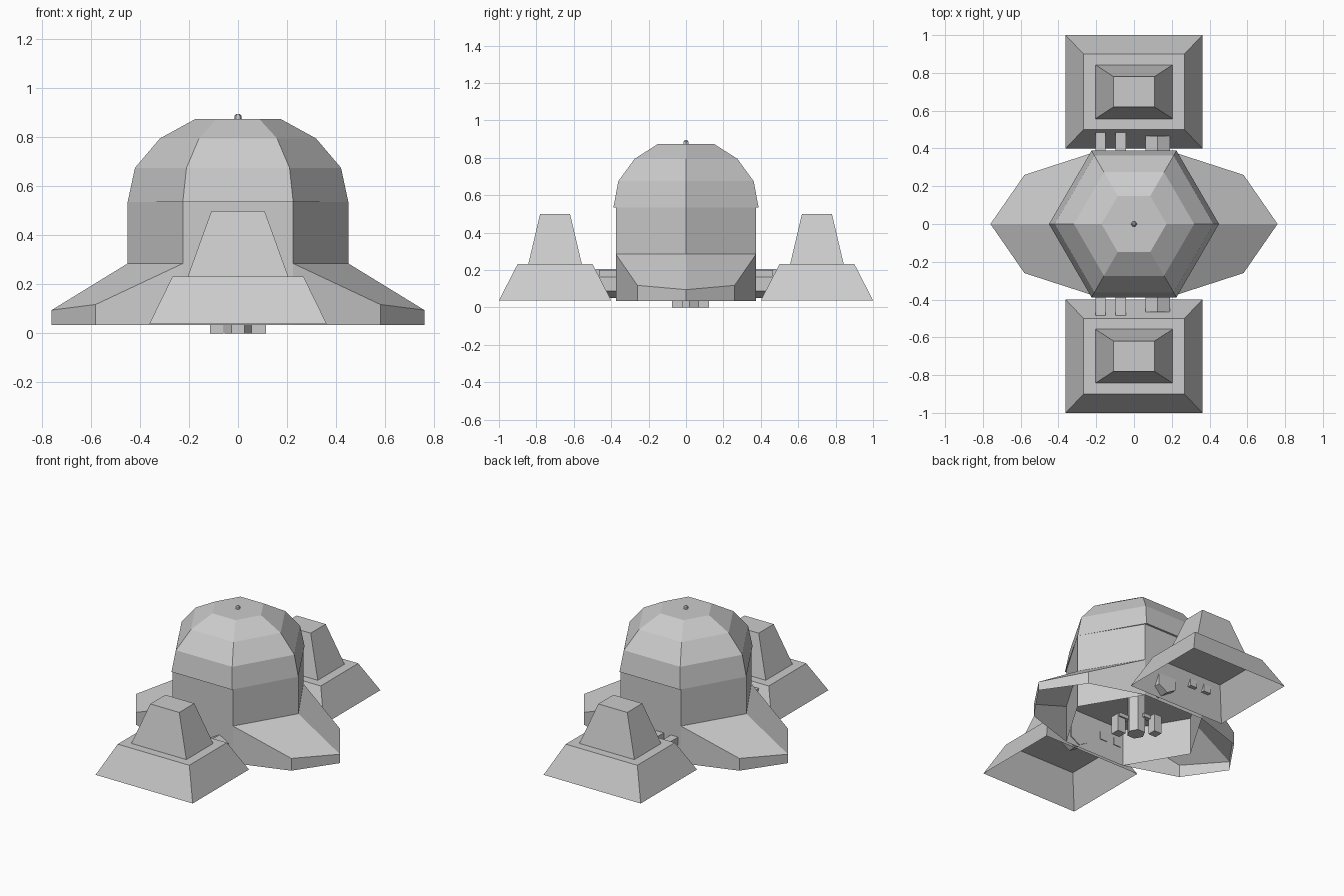
import bpy, bmesh, math

if "Cube" in bpy.data.objects:
    bpy.data.objects.remove(bpy.data.objects["Cube"])

grey = bpy.data.materials.new("plain grey")
grey.diffuse_color = (0.6, 0.6, 0.6, 1)
grey.use_nodes = True
grey.node_tree.nodes["Principled BSDF"].inputs["Base Color"].default_value = grey.diffuse_color


def make(name, verts, faces):
    mesh = bpy.data.meshes.new(name)
    mesh.from_pydata(verts, [], faces)
    mesh.materials.append(grey)
    bm = bmesh.new()
    bm.from_mesh(mesh)
    bmesh.ops.recalc_face_normals(bm, faces=bm.faces)
    bm.to_mesh(mesh)
    bm.free()
    obj = bpy.data.objects.new(name, mesh)
    bpy.context.collection.objects.link(obj)
    return obj


def loft(name, rings, cap_start=False, cap_end=True):
    """Join equal-length point rings with quads."""
    n = len(rings[0])
    verts = [p for ring in rings for p in ring]
    faces = [(k * n + i, k * n + (i + 1) % n, (k + 1) * n + (i + 1) % n, (k + 1) * n + i)
             for k in range(len(rings) - 1) for i in range(n)]
    if cap_start:
        faces.append(tuple(range(n)))
    if cap_end:
        faces.append(tuple(range((len(rings) - 1) * n, len(rings) * n)))
    return make(name, verts, faces)


def hexagon(rx, ry, z, x=0, y=0):
    """Hexagon with points on the x axis; ry is the flat half width."""
    s = ry / math.sin(math.pi / 3)
    return [(x + rx * math.cos(a), y + s * math.sin(a), z)
            for a in (i * math.pi / 3 for i in range(6))]


def rect(hx, hy, z, x=0, y=0):
    return [(x + sx * hx, y + sy * hy, z) for sx, sy in ((-1, -1), (1, -1), (1, 1), (-1, 1))]


# Hexagonal hall, open underneath, with its inner ceiling
loft("hall_wall", [hexagon(0.45, 0.375, 0.035), hexagon(0.45, 0.375, 0.535)], cap_end=False)
make("hall_ceiling", hexagon(0.449, 0.374, 0.285), [tuple(range(6))])

# Faceted dome roof with a slight overhang
loft("dome", [hexagon(r, r * 0.862, z) for r, z in
              ((0.45, 0.535), (0.42, 0.675), (0.318, 0.795), (0.172, 0.875))], cap_start=True)
loft("roof_stud", [hexagon(0.016, 0.014, 0.87), hexagon(0.014, 0.012, 0.888),
                   hexagon(0.007, 0.006, 0.895)])

# Sloping side aprons, hollow below
for side, label in ((1, "right"), (-1, "left")):
    top = [(0.225, -0.375, 0.285), (0.58, -0.26, 0.118), (0.76, 0, 0.095),
           (0.58, 0.26, 0.118), (0.225, 0.375, 0.285), (0.45, 0, 0.285)]
    verts = [(side * x, y, z) for x, y, z in top]
    verts += [(x, y, 0.035) for x, y, z in verts[:5]]
    faces = [(5, 0, 1, 2), (5, 2, 3, 4)] + [(i, i + 1, i + 7, i + 6) for i in range(4)]
    make(label + "_apron", verts, faces)

# Stepped towers in front and behind, each linked by two ducts and a hexagonal passage
for side, label in ((-1, "front"), (1, "back")):
    y = side * 0.7
    loft(label + "_tower_base", [rect(0.362, 0.3, 0.038, 0, y), rect(0.267, 0.2, 0.232, 0, y)])
    loft(label + "_tower_top", [rect(0.205, 0.143, 0.232, 0, y), rect(0.108, 0.08, 0.5, 0, y)])
    for i, x in enumerate((-0.177, -0.07)):
        loft(f"{label}_duct_{i + 1}",
             [[(x + dx, side * yy, z) for dx, z in
               ((-0.027, 0.155), (0.027, 0.155), (0.027, 0.205), (-0.027, 0.205))]
              for yy in (0.37, 0.485)], cap_start=True)
    loft(label + "_passage",
         [[(0.125 + 0.075 * math.sin(i * math.pi / 3), side * yy,
            0.125 + 0.075 * math.cos(i * math.pi / 3)) for i in range(6)]
          for yy in (0.37, 0.465)], cap_start=True)

# Machinery hanging under the hall
loft("hanging_column", [hexagon(0.055, 0.05, 0.0, 0.0, 0.02), hexagon(0.055, 0.05, 0.285, 0.0, 0.02)],
     cap_start=True)
loft("hanging_box", [rect(0.03, 0.03, 0.0, 0.085, -0.045), rect(0.03, 0.03, 0.12, 0.085, -0.045)],
     cap_start=True)
loft("hanging_arm", [rect(0.05, 0.015, 0.1, 0.06, -0.02), rect(0.05, 0.015, 0.125, 0.06, -0.02)],
     cap_start=True)
loft("hanging_post", [rect(0.028, 0.028, 0.0, -0.087, 0.095), rect(0.028, 0.028, 0.12, -0.087, 0.095)],
     cap_start=True)
loft("hanging_brace", [rect(0.05, 0.015, 0.1, -0.06, 0.07), rect(0.05, 0.015, 0.125, -0.06, 0.07)],
     cap_start=True)
